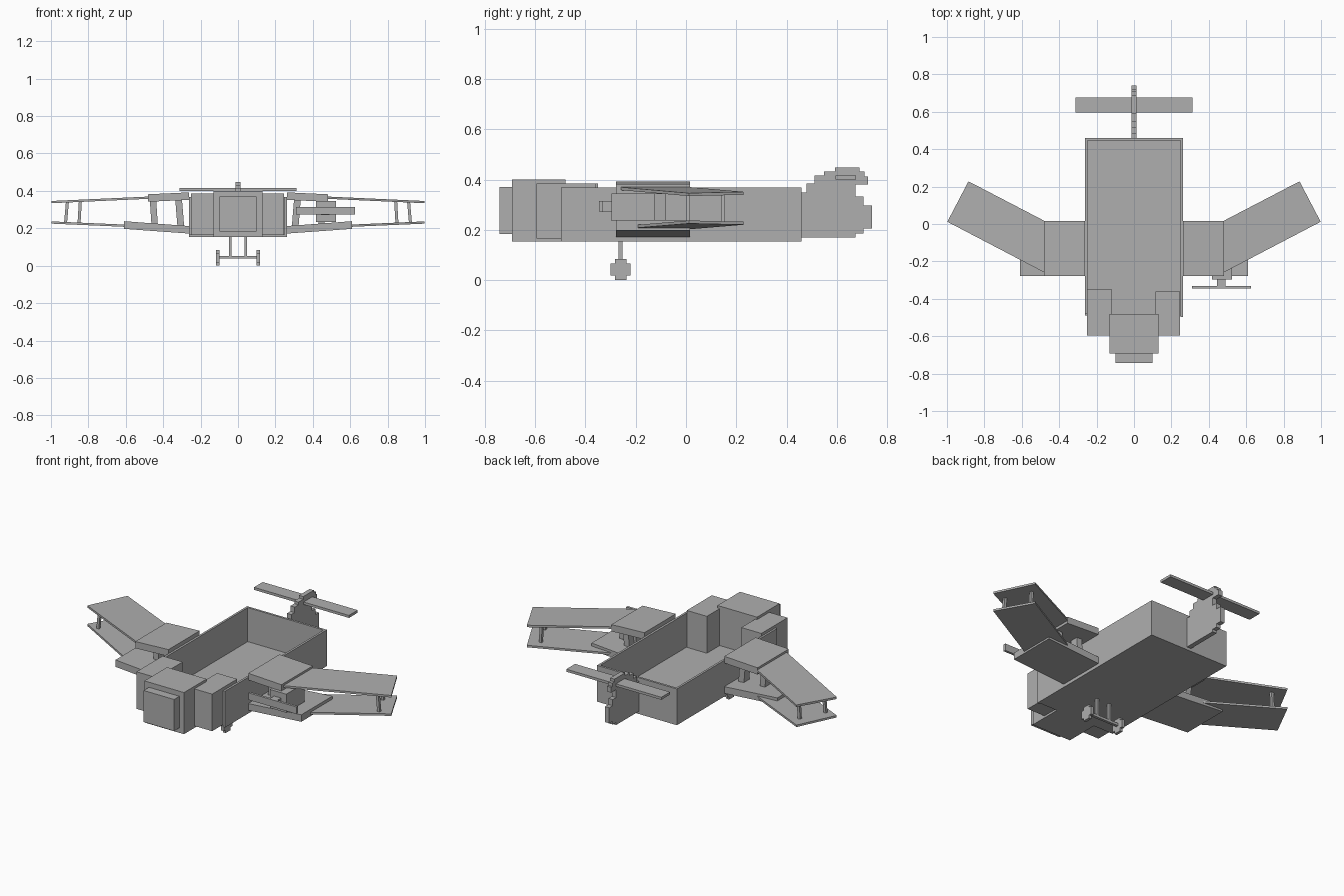
import bpy, bmesh
from mathutils import Vector

cube = bpy.data.objects.get("Cube")
if cube:
    bpy.data.objects.remove(cube, do_unlink=True)

GREY = (0.43, 0.43, 0.43, 1)
mat = bpy.data.materials.new("plain_grey")
mat.use_nodes = True
mat.diffuse_color = GREY
bsdf = mat.node_tree.nodes["Principled BSDF"]
bsdf.inputs["Base Color"].default_value = GREY
bsdf.inputs["Roughness"].default_value = 0.8


def loft(name, a, b):
    """Solid between two matching outlines."""
    bm = bmesh.new()
    va = [bm.verts.new(p) for p in a]
    vb = [bm.verts.new(p) for p in b]
    n = len(va)
    bm.faces.new(va)
    bm.faces.new(vb[::-1])
    for i in range(n):
        bm.faces.new((va[i], vb[i], vb[(i + 1) % n], va[(i + 1) % n]))
    bmesh.ops.recalc_face_normals(bm, faces=bm.faces)
    mesh = bpy.data.meshes.new(name)
    bm.to_mesh(mesh)
    bm.free()
    mesh.materials.append(mat)
    ob = bpy.data.objects.new(name, mesh)
    bpy.context.collection.objects.link(ob)
    return ob


def box(name, x, y, z):
    outline = [(x[0], y[0]), (x[1], y[0]), (x[1], y[1]), (x[0], y[1])]
    return loft(name, [(*p, z[0]) for p in outline], [(*p, z[1]) for p in outline])


def side_profile(name, pts, x0, x1):
    """Outline in (y, z) extruded along x."""
    return loft(name, [(x0, *p) for p in pts], [(x1, *p) for p in pts])


def panel(name, plan, side, x0, x1, bottom, top):
    """Plan outline whose bottom and top heights vary linearly from x0 to x1."""
    def lift(h):
        return [(side * x, y, h[0] + (h[1] - h[0]) * (x - x0) / (x1 - x0)) for x, y in plan]
    return loft(name, lift(bottom), lift(top))


def post(name, side, low, high, w, d):
    """Slanted rectangular post between two points."""
    ring = [(-w, -d), (w, -d), (w, d), (-w, d)]
    ends = [[(side * (p[0] + dx), p[1] + dy, p[2]) for dx, dy in ring] for p in (low, high)]
    return loft(name, *ends)


# Open tray hull
box("hull_floor", (-0.262, 0.262), (-0.49, 0.46), (0.153, 0.166))
box("hull_back_wall", (-0.262, 0.262), (0.447, 0.46), (0.153, 0.368))
box("hull_left_wall", (0.249, 0.262), (-0.497, 0.46), (0.153, 0.368))
box("hull_right_wall", (-0.262, -0.249), (-0.48, 0.46), (0.153, 0.368))

# Blocky nose
box("nose_block", (-0.13, 0.13), (-0.692, -0.48), (0.153, 0.40))
box("nose_cap", (-0.10, 0.10), (-0.742, -0.692), (0.183, 0.37))
box("left_cheek", (0.115, 0.247), (-0.595, -0.36), (0.165, 0.385))
box("right_cheek", (-0.25, -0.118), (-0.595, -0.35), (0.165, 0.385))

# Stepped tail fin
fin = [(0.46, 0.17), (0.675, 0.17), (0.675, 0.185), (0.707, 0.185), (0.707, 0.205),
       (0.74, 0.205), (0.74, 0.297), (0.707, 0.297), (0.707, 0.333), (0.675, 0.333),
       (0.675, 0.38), (0.723, 0.38), (0.723, 0.412), (0.711, 0.412), (0.711, 0.432),
       (0.691, 0.432), (0.691, 0.448), (0.592, 0.448), (0.592, 0.432), (0.548, 0.432),
       (0.548, 0.416), (0.512, 0.416), (0.512, 0.384), (0.48, 0.384), (0.48, 0.349),
       (0.46, 0.349)]
side_profile("tail_fin", fin, -0.014, 0.014)
box("tailplane", (-0.312, 0.312), (0.595, 0.677), (0.40, 0.415))

# Landing gear
wheel = [(-0.283, 0), (-0.237, 0), (-0.237, 0.018), (-0.22, 0.018), (-0.22, 0.066),
         (-0.237, 0.066), (-0.237, 0.084), (-0.283, 0.084), (-0.283, 0.066),
         (-0.30, 0.066), (-0.30, 0.018), (-0.283, 0.018)]
box("axle", (-0.105, 0.105), (-0.268, -0.252), (0.038, 0.053))

for side, label in ((1, "left"), (-1, "right")):
    side_profile(f"{label}_wheel", wheel, side * 0.10, side * 0.117)
    post(f"{label}_gear_leg", side, (0.042, -0.26, 0.05), (0.042, -0.26, 0.155), 0.007, 0.008)

    # Two-deck wings with swept outer panels
    upper_plan = [(0.262, -0.278), (0.48, -0.278), (0.48, 0.015), (0.262, 0.015)]
    lower_plan = [(0.262, -0.278), (0.61, -0.278), (0.61, 0.015), (0.262, 0.015)]
    swept_plan = [(0.47, -0.264), (0.998, 0.012), (0.885, 0.228), (0.47, 0.012)]
    panel(f"{label}_upper_inner_wing", upper_plan, side, 0.262, 0.48, (0.352, 0.342), (0.392, 0.382))
    panel(f"{label}_lower_inner_wing", lower_plan, side, 0.262, 0.61, (0.172, 0.197), (0.212, 0.238))
    panel(f"{label}_upper_outer_wing", swept_plan, side, 0.47, 1.0, (0.358, 0.334), (0.37, 0.346))
    panel(f"{label}_lower_outer_wing", swept_plan, side, 0.47, 1.0, (0.202, 0.225), (0.214, 0.237))

    # Wing posts
    post(f"{label}_inner_post", side, (0.305, -0.105, 0.20), (0.318, -0.105, 0.36), 0.018, 0.025)
    post(f"{label}_middle_post", side, (0.445, -0.105, 0.21), (0.455, -0.105, 0.36), 0.017, 0.025)
    post(f"{label}_front_tip_post", side, (0.922, 0.008, 0.23), (0.912, 0.008, 0.342), 0.008, 0.008)
    post(f"{label}_rear_tip_post", side, (0.85, 0.147, 0.225), (0.843, 0.147, 0.345), 0.008, 0.008)

# Engine on the left wing
box("engine_body", (0.417, 0.525), (-0.297, -0.125), (0.235, 0.345))
box("engine_hub", (0.445, 0.49), (-0.335, -0.297), (0.27, 0.313))
box("propeller_blade", (0.31, 0.625), (-0.346, -0.332), (0.273, 0.315))
